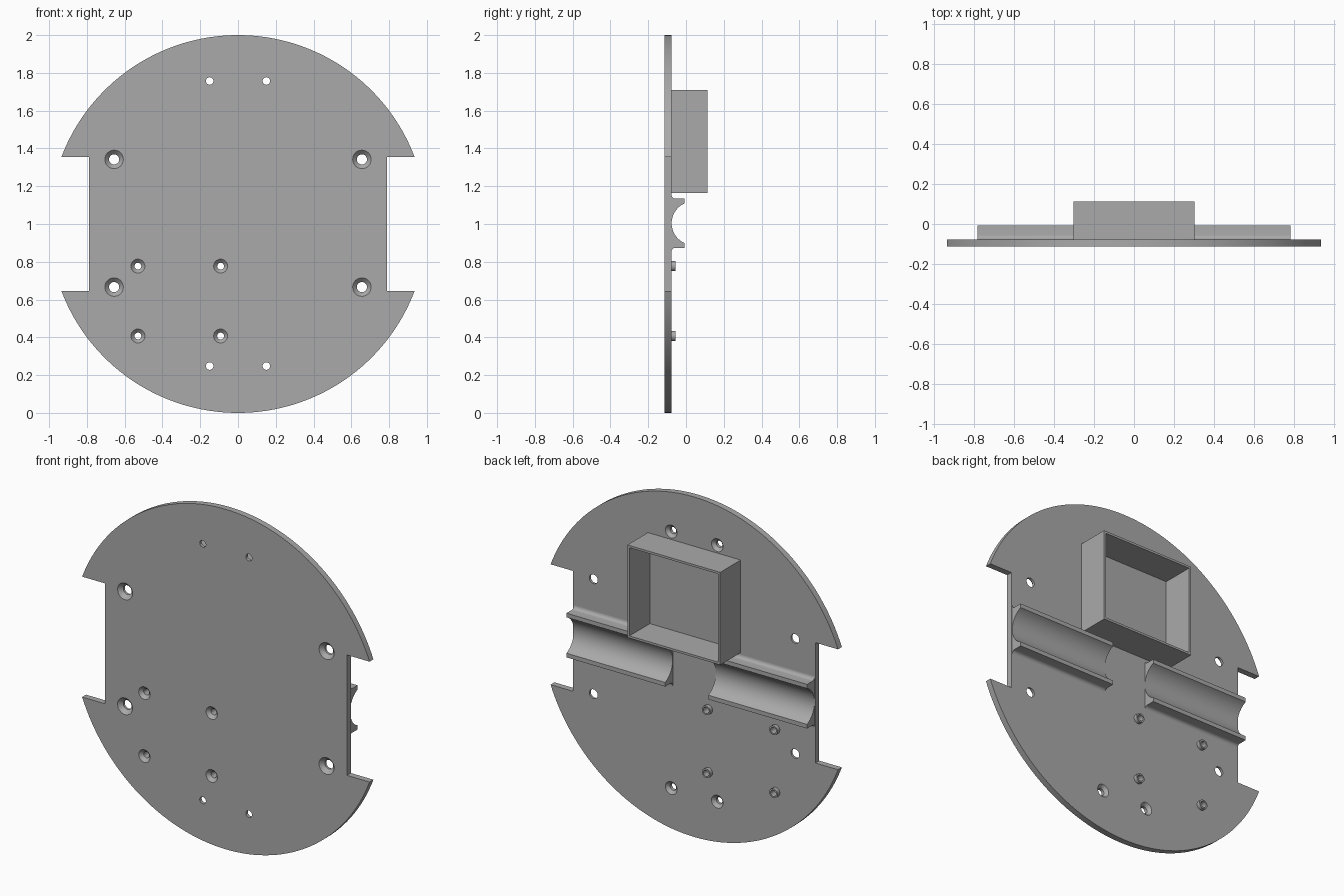
import bpy, bmesh, math
from mathutils import Vector

if "Cube" in bpy.data.objects:
    bpy.data.objects.remove(bpy.data.objects["Cube"])

FRONT, BACK = -0.113, -0.077      # plate faces along y
ZC = 1.0                          # disc centre height

grey = bpy.data.materials.new("plain grey")
grey.diffuse_color = (0.40, 0.40, 0.40, 1)
grey.use_nodes = True
grey.node_tree.nodes["Principled BSDF"].inputs["Base Color"].default_value = grey.diffuse_color


def finish(name, bm):
    bmesh.ops.recalc_face_normals(bm, faces=bm.faces)
    me = bpy.data.meshes.new(name)
    bm.to_mesh(me)
    bm.free()
    me.materials.append(grey)
    ob = bpy.data.objects.new(name, me)
    bpy.context.collection.objects.link(ob)
    return ob


def extrude(name, pts, vec):
    """Closed outline of 3D points pushed along a vector."""
    bm = bmesh.new()
    face = bm.faces.new([bm.verts.new(p) for p in pts])
    new = bmesh.ops.extrude_face_region(bm, geom=[face])["geom"]
    bmesh.ops.translate(bm, vec=Vector(vec),
                        verts=[v for v in new if isinstance(v, bmesh.types.BMVert)])
    return finish(name, bm)


def lathe(bm, x, z, profile, n=32):
    """Solid turned about the y direction; profile is (y, radius)."""
    rings = [[bm.verts.new((x + r * math.cos(2 * math.pi * i / n), y,
                            z + r * math.sin(2 * math.pi * i / n))) for i in range(n)]
             for y, r in profile]
    for a, b in zip(rings, rings[1:]):
        for i in range(n):
            bm.faces.new((a[i], a[(i + 1) % n], b[(i + 1) % n], b[i]))
    bm.faces.new(rings[0])
    bm.faces.new(rings[-1])


def boolean(ob, cutter):
    mod = ob.modifiers.new("cut", 'BOOLEAN')
    mod.operation, mod.solver, mod.object = 'DIFFERENCE', 'EXACT', cutter
    activate(ob)
    bpy.ops.object.modifier_apply(modifier=mod.name)


def activate(ob):
    bpy.ops.object.select_all(action='DESELECT')
    ob.select_set(True)
    bpy.context.view_layer.objects.active = ob


def smooth(ob):
    activate(ob)
    bpy.ops.object.shade_smooth_by_angle(angle=math.radians(30))


# Round plate with a wheel notch on each side
NX, NZ = 0.788, 0.354
a0 = math.asin(NZ)
top = [(math.cos(a), math.sin(a)) for a in
       (a0 + (math.pi - 2 * a0) * i / 64 for i in range(65))]
half = [(NX, NZ)] + top + [(-NX, NZ)]
outline = half + [(-x, -z) for x, z in half]
plate = extrude("base_plate", [(x, FRONT, ZC + z) for x, z in outline],
                (0, BACK - FRONT, 0))

# Hole positions
boss_holes = [(x, z) for x in (-0.53, -0.092) for z in (0.407, 0.777)]
corner_holes = [(x, z) for x in (-0.656, 0.656) for z in (0.666, 1.342)]
end_holes = [(x, z) for x in (-0.15, 0.15) for z in (0.248, 1.757)]

# Standoff bosses on the back
bm = bmesh.new()
for x, z in boss_holes:
    lathe(bm, x, z, [(BACK, 0.027), (-0.055, 0.027)])
bosses = finish("standoff_bosses", bm)

# Countersunk hole cutter: front sinks for corners and bosses, back sinks for ends
bm = bmesh.new()
for holes, outer, inner in ((corner_holes, 0.049, 0.027), (boss_holes, 0.037, 0.018)):
    for x, z in holes:
        lathe(bm, x, z, [(FRONT - 0.02, outer), (FRONT, outer),
                         (FRONT + outer - inner, inner), (0, inner)])
for x, z in end_holes:
    lathe(bm, x, z, [(FRONT - 0.02, 0.02), (BACK - 0.018, 0.02),
                     (BACK, 0.038), (BACK + 0.02, 0.038)])
cutter = finish("hole_cutter", bm)
cutter.hide_render = True
for ob in (plate, bosses):
    boolean(ob, cutter)
    smooth(ob)
bpy.data.objects.remove(cutter)

# Motor cradles: half-round trough, square lips, filleted feet
LIP, R, F = -0.007, 0.115, 0.021
cy = BACK + 0.001 + R
a1 = math.acos((cy - LIP) / R)
trough = [(cy - R * math.cos(a), R * math.sin(a)) for a in
          (-a1 + 2 * a1 * i / 24 for i in range(25))]
foot = [(BACK + F - F * math.sin(a), 0.13 + F - F * math.cos(a)) for a in
        (math.pi / 2 * i / 6 for i in range(7))]
section = trough + [(LIP, 0.13)] + foot + [(y, -z) for y, z in reversed(foot)] + [(LIP, -0.13)]
for side, s in (("left", -1), ("right", 1)):
    smooth(extrude(side + "_motor_cradle",
                   [(s * 0.14, y, ZC + 0.004 + z) for y, z in section], (s * 0.643, 0, 0)))

# Open rectangular battery tray
bm = bmesh.new()
loops = []
for y in (BACK, 0.113):
    for inset in (0, 0.013):
        x, z0, z1 = 0.302 - inset, 1.165 + inset, 1.71 - inset
        loops.append([bm.verts.new(p) for p in
                      ((-x, y, z0), (x, y, z0), (x, y, z1), (-x, y, z1))])
lo, li, ho, hi = loops
for a, b in ((lo, ho), (ho, hi), (hi, li), (li, lo)):
    for i in range(4):
        j = (i + 1) % 4
        bm.faces.new((a[i], a[j], b[j], b[i]))
finish("battery_tray", bm)
